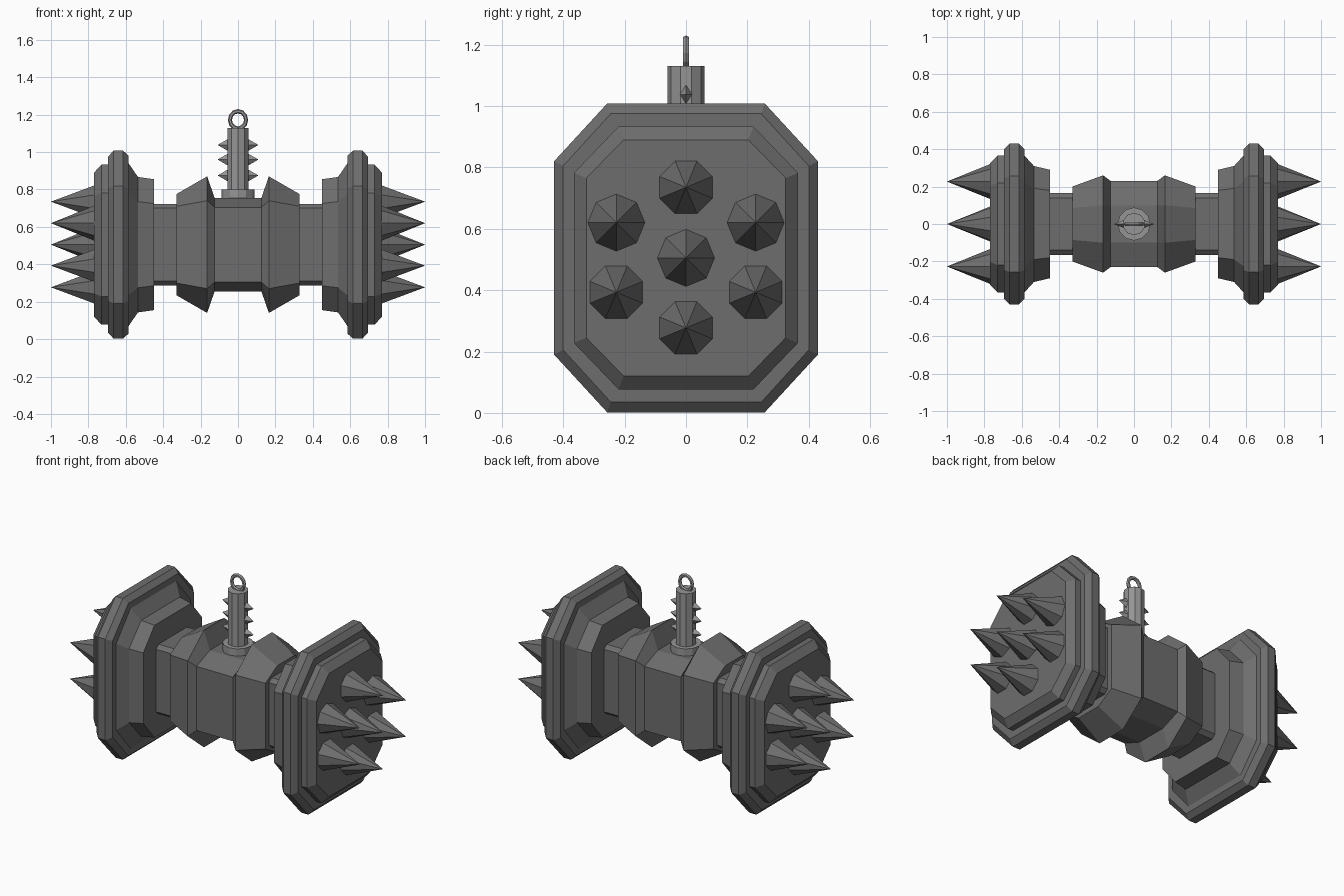
import bpy, bmesh, math
from mathutils import Matrix, Vector

if "Cube" in bpy.data.objects:
    bpy.data.objects.remove(bpy.data.objects["Cube"])

CZ = 0.505  # height of the head axis


def material(name, v):
    m = bpy.data.materials.new(name)
    m.diffuse_color = (v, v, v, 1)
    m.use_nodes = True
    m.node_tree.nodes["Principled BSDF"].inputs["Base Color"].default_value = m.diffuse_color
    return m


dark = material("dark iron", 0.155)
light = material("worn steel", 0.30)


def finish(name, bm, mat):
    bmesh.ops.recalc_face_normals(bm, faces=bm.faces[:])
    me = bpy.data.meshes.new(name)
    bm.to_mesh(me)
    bm.free()
    me.materials.append(mat)
    ob = bpy.data.objects.new(name, me)
    bpy.context.collection.objects.link(ob)
    return ob


def loft(name, sections, mat):
    """Join chamfered-rectangle sections (x, half y, half z, corner y, corner z) along x."""
    bm = bmesh.new()
    rings = []
    for x, hy, hz, cy, cz in sections:
        pts = [(hy, -cz), (hy, cz), (cy, hz), (-cy, hz),
               (-hy, cz), (-hy, -cz), (-cy, -hz), (cy, -hz)]
        rings.append([bm.verts.new((x, y, CZ + z)) for y, z in pts])
    for a, b in zip(rings, rings[1:]):
        for i in range(8):
            j = (i + 1) % 8
            bm.faces.new((a[i], a[j], b[j], b[i]))
    bm.faces.new(rings[0])
    bm.faces.new(rings[-1])
    return finish(name, bm, mat)


def cone(bm, base, tip, r1, r2, n, turn=0.0, squash=1.0):
    """Add a cone or cylinder from base to tip."""
    base, tip = Vector(base), Vector(tip)
    d = tip - base
    m = (Matrix.Translation((base + tip) / 2) @ Vector((0, 0, 1)).rotation_difference(d).to_matrix().to_4x4()
         @ Matrix.Diagonal((1, squash, 1, 1)) @ Matrix.Rotation(turn, 4, 'Z'))
    bmesh.ops.create_cone(bm, cap_ends=True, segments=n, radius1=r1, radius2=r2,
                          depth=d.length, matrix=m)


# Central block and narrow neck
loft("centre_block", [(x, 0.23, 0.25, 0.10, 0.20) for x in (-0.14, 0.14)], dark)
loft("neck", [(x, 0.165, 0.217, 0.14, 0.195) for x in (-0.5, 0.5)], dark)

# Flared collars and stepped striking heads on both sides
collar = [(0.125, 0.23, 0.25, 0.10, 0.20), (0.165, 0.26, 0.365, 0.10, 0.235),
          (0.33, 0.20, 0.27, 0.085, 0.205)]
head = [(0.45, 0.29, 0.35, 0.18, 0.22), (0.535, 0.31, 0.362, 0.19, 0.23),
        (0.585, 0.365, 0.435, 0.225, 0.27), (0.585, 0.40, 0.475, 0.245, 0.30),
        (0.615, 0.43, 0.503, 0.257, 0.315), (0.665, 0.43, 0.503, 0.257, 0.315),
        (0.695, 0.40, 0.47, 0.245, 0.30), (0.695, 0.365, 0.428, 0.22, 0.277),
        (0.73, 0.365, 0.428, 0.22, 0.277), (0.77, 0.325, 0.385, 0.203, 0.26)]
spots = [(0, 0), (0, 0.23), (0, -0.228)] + [(y, z) for y in (-0.227, 0.227) for z in (-0.112, 0.115)]
for side, s in (("left", -1), ("right", 1)):
    loft(side + "_collar", [(s * c[0], *c[1:]) for c in collar], dark)
    loft(side + "_head", [(s * c[0], *c[1:]) for c in head], dark)
    # Spikes on the striking face
    bm = bmesh.new()
    for k, (y, z) in enumerate(spots):
        cone(bm, (s * 0.765, y, CZ + z), (s * 1.0, y, CZ + z), 0.095, 0, 8,
             0 if k in (0, 4, 6) else math.pi / 8)
    finish(side + "_spikes", bm, dark)

# Handle: base collar and shaft
bm = bmesh.new()
cone(bm, (0, 0, 0.73), (0, 0, 0.80), 0.088, 0.088, 12)
finish("handle_base", bm, light)
bm = bmesh.new()
cone(bm, (0, 0, 0.75), (0, 0, 1.13), 0.06, 0.06, 10)
finish("handle_shaft", bm, light)

# Small studs along the handle
bm = bmesh.new()
for s in (-1, 1):
    for z in (0.875, 0.96, 1.038):
        # four-sided, taller than wide
        m = Matrix.Translation((s * 0.078, 0, z)) @ Matrix.Diagonal((1, 0.65, 1, 1)) \
            @ Matrix.Rotation(s * math.pi / 2, 4, 'Y')
        bmesh.ops.create_cone(bm, cap_ends=True, segments=4, radius1=0.036, radius2=0,
                              depth=0.062, matrix=m)
finish("handle_studs", bm, light)

# Hanging loop on top
bpy.ops.mesh.primitive_torus_add(major_segments=12, minor_segments=6, major_radius=0.043,
                                 minor_radius=0.011, location=(0, 0, 1.172),
                                 rotation=(math.pi / 2, 0, 0))
loop = bpy.context.object
loop.name = "handle_loop"
loop.scale = (1, 1.08, 1)
loop.data.materials.append(light)
